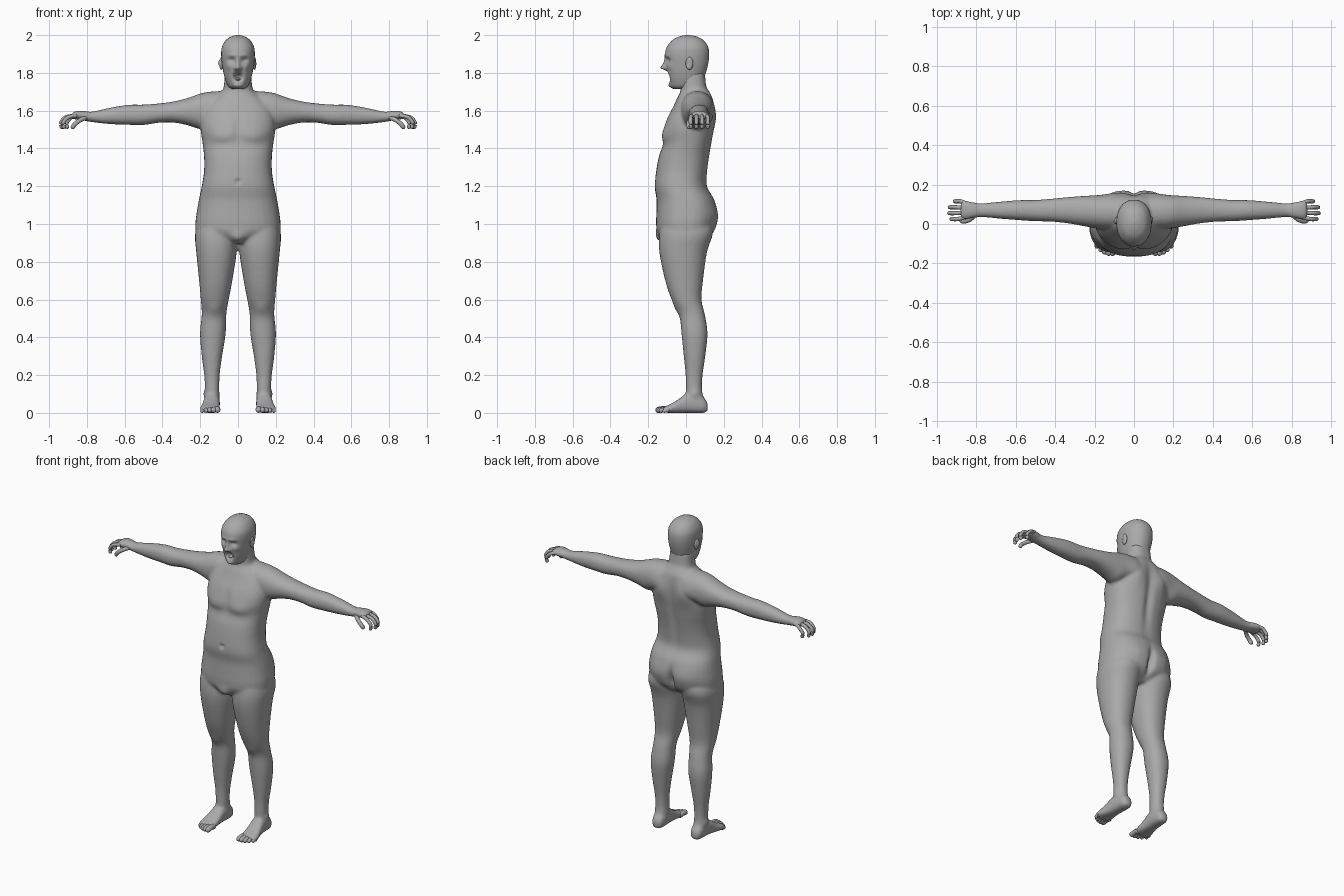
import bpy
import bmesh
from math import cos, sin, pi, exp
from mathutils import Vector, Matrix

default = bpy.data.objects.get("Cube")
if default:
    bpy.data.objects.remove(default)

skin = bpy.data.materials.new("grey_skin")
skin.use_nodes = True
GREY = (0.4, 0.4, 0.4, 1)
skin.diffuse_color = GREY
skin.node_tree.nodes["Principled BSDF"].inputs["Base Color"].default_value = GREY

PLACE = {
    "x": lambda t, u, v: (t, u, v),
    "y": lambda t, u, v: (u, t, v),
    "z": lambda t, u, v: (u, v, t),
}


def spline(rows, steps):
    """Catmull-Rom interpolation through rows of numbers."""
    out = []
    for i in range(len(rows) - 1):
        near = rows[max(i - 1, 0)], rows[i], rows[i + 1], rows[min(i + 2, len(rows) - 1)]
        for k in range(steps):
            t = k / steps
            out.append([b + (c - a) * t / 2 + (a * 2 - b * 5 + c * 4 - d) * t * t / 2
                        + (b * 3 - a - c * 3 + d) * t ** 3 / 2 for a, b, c, d in zip(*near)])
    return out + [rows[-1]]


def bridge(bm, rings):
    """Skin a list of point rings and close both ends."""
    rings = [[bm.verts.new(point) for point in ring] for ring in rings]
    for low, high in zip(rings, rings[1:]):
        for k in range(len(low)):
            n = (k + 1) % len(low)
            bm.faces.new((low[k], low[n], high[n], high[k]))
    bm.faces.new(rings[0])
    bm.faces.new(rings[-1])


def power(value, p):
    return (1 if value >= 0 else -1) * abs(value) ** (2 / p)


def loft(bm, axis, rows, side=1, p=2.2, sides=32, steps=4):
    """Tube through rows of (position, centre u, centre v, radius u, radius v)."""
    rings = []
    for t, u, v, ru, rv in spline(rows, steps):
        ring = []
        for k in range(sides):
            a = 2 * pi * k / sides
            x, y, z = PLACE[axis](t, u + ru * power(cos(a), p), v + rv * power(sin(a), p))
            ring.append((side * x, y, z))
        rings.append(ring)
    bridge(bm, rings)


def front_back(rows):
    """Turn (z, front y, back y, half width) into loft rows."""
    return [(z, 0, (f + b) / 2, w, (b - f) / 2) for z, f, b, w in rows]


def digit(bm, points, radius, side):
    """Finger or toe: a round tube along a path with a rounded tip."""
    path = [Vector((side * x, y, z)) for x, y, z in spline(points, 4)]
    rings = []
    for i, centre in enumerate(path):
        along = (path[min(i + 1, len(path) - 1)] - path[max(i - 1, 0)]).normalized()
        turn = along.to_track_quat("Z", "Y")
        rings.append((centre, turn, radius))
    centre, turn, _ = rings[-1]
    forward = turn @ Vector((0, 0, radius))
    for a in (.4, .8, 1.2, 1.5):
        rings.append((centre + forward * sin(a), turn, radius * cos(a)))
    bridge(bm, [[c + q @ Vector((r * cos(k * pi / 6), r * sin(k * pi / 6), 0)) for k in range(12)]
                for c, q, r in rings])


def ball(bm, centre, scale):
    matrix = Matrix.Translation(centre) @ Matrix.Diagonal((*scale, 1))
    bmesh.ops.create_uvsphere(bm, u_segments=20, v_segments=12, radius=1, matrix=matrix)


def finish(name, bm):
    bmesh.ops.recalc_face_normals(bm, faces=bm.faces)
    mesh = bpy.data.meshes.new(name)
    bm.to_mesh(mesh)
    bm.free()
    mesh.materials.append(skin)
    obj = bpy.data.objects.new(name, mesh)
    bpy.context.collection.objects.link(obj)
    mesh.shade_smooth()
    return obj


def sculpt(mesh, centre, radii, push):
    """Push nearby skin softly, on both sides when off centre."""
    for side in ((1, -1) if centre[0] else (1,)):
        cx, cy, cz = side * centre[0], centre[1], centre[2]
        move = Vector((side * push[0], push[1], push[2]))
        for v in mesh.vertices:
            x, y, z = v.co
            d = ((x - cx) / radii[0]) ** 2 + ((y - cy) / radii[1]) ** 2 + ((z - cz) / radii[2]) ** 2
            if d < 8:
                v.co += move * exp(-d)


# Torso and neck
bm = bmesh.new()
loft(bm, "z", front_back([
    (.9, -.11, .08, .09), (.95, -.15, .14, .21), (1, -.158, .158, .225),
    (1.06, -.157, .165, .219), (1.13, -.156, .15, .207), (1.2, -.166, .112, .192),
    (1.28, -.158, .114, .18), (1.36, -.143, .125, .18), (1.43, -.12, .137, .188),
    (1.5, -.118, .146, .198), (1.56, -.1, .148, .195), (1.62, -.068, .147, .175),
    (1.67, -.045, .14, .13), (1.7, -.03, .125, .088), (1.73, -.03, .108, .075),
    (1.8, -.03, .1, .07)]), p=2.4)

for side in (1, -1):
    # Legs
    loft(bm, "z", [
        (.06, .137, .05, .04, .05), (.12, .137, .042, .038, .043), (.2, .138, .043, .041, .045),
        (.3, .138, .045, .054, .057), (.42, .133, .045, .068, .069), (.52, .127, .032, .065, .068),
        (.6, .123, .003, .074, .079), (.7, .118, -.01, .088, .1), (.85, .114, -.015, .107, .126),
        (.95, .116, 0, .111, .14), (1.03, .11, 0, .09, .12)], side)

    # Feet
    loft(bm, "y", [
        (.115, .136, .03, .02, .02), (.095, .136, .04, .035, .04), (.05, .137, .05, .041, .05),
        (0, .14, .05, .043, .05), (-.04, .144, .036, .047, .036), (-.08, .148, .024, .053, .024),
        (-.12, .149, .016, .05, .015)], side, 2.6)

    # Arms and palms
    loft(bm, "x", [
        (.06, .06, 1.62, .08, .085), (.14, .06, 1.61, .085, .091), (.2, .062, 1.597, .083, .094),
        (.26, .066, 1.595, .076, .074), (.34, .07, 1.593, .066, .056), (.42, .07, 1.587, .058, .051),
        (.5, .068, 1.578, .054, .054), (.58, .07, 1.578, .051, .053), (.68, .07, 1.572, .043, .043),
        (.77, .07, 1.567, .035, .028), (.81, .07, 1.572, .039, .026), (.85, .071, 1.576, .047, .023),
        (.88, .071, 1.572, .045, .017)], side)

# Fuse the limbs and torso into one smooth skin
body = finish("body", bm)
remesh = body.modifiers.new("fuse", "REMESH")
remesh.mode = "VOXEL"
remesh.voxel_size = .009
soften = body.modifiers.new("soften", "SMOOTH")
soften.factor = .5
soften.iterations = 5
graph = bpy.context.evaluated_depsgraph_get()
fused = bpy.data.meshes.new_from_object(body.evaluated_get(graph))
body.modifiers.clear()
body.data = fused
fused.materials.clear()
fused.materials.append(skin)

# Chest, navel and groin
sculpt(fused, (.085, -.11, 1.47), (.07, .06, .04), (0, -.013, -.008))
sculpt(fused, (0, -.12, 1.5), (.02, .06, .07), (0, .008, 0))
sculpt(fused, (0, -.165, 1.225), (.012, .03, .012), (0, .014, 0))
sculpt(fused, (0, -.14, .93), (.04, .05, .03), (0, -.016, -.01))
# Back groove, shoulder blades and buttocks
sculpt(fused, (0, .14, 1.42), (.025, .06, .18), (0, -.014, 0))
sculpt(fused, (.09, .15, 1.57), (.06, .06, .07), (0, .018, 0))
sculpt(fused, (.09, .16, 1.02), (.07, .06, .07), (0, .01, 0))
sculpt(fused, (0, .15, 1), (.018, .06, .07), (0, -.035, 0))
# Knees and ankles
sculpt(fused, (.125, -.045, .55), (.035, .04, .035), (0, -.008, 0))
sculpt(fused, (.17, .045, .1), (.02, .02, .02), (.008, 0, 0))
fused.shade_smooth()

# Head
bm = bmesh.new()
loft(bm, "z", front_back([
    (1.715, -.065, .06, .035), (1.73, -.082, .075, .053), (1.76, -.092, .09, .066),
    (1.8, -.1, .105, .077), (1.85, -.105, .118, .085), (1.9, -.11, .123, .089),
    (1.94, -.1, .116, .084), (1.975, -.07, .09, .063), (1.993, -.035, .055, .035),
    (2, -.002, .02, .01)]), sides=96, steps=8)
face = finish("head", bm).data

# Brow, eye sockets and cheeks
sculpt(face, (.03, -.105, 1.893), (.025, .03, .01), (0, -.005, 0))
sculpt(face, (.033, -.095, 1.868), (.018, .03, .013), (0, .014, 0))
sculpt(face, (.045, -.085, 1.835), (.02, .03, .018), (.002, -.006, 0))
# Nose
sculpt(face, (0, -.105, 1.848), (.01, .04, .028), (0, -.014, 0))
sculpt(face, (0, -.115, 1.83), (.014, .04, .013), (0, -.022, -.004))
sculpt(face, (.014, -.105, 1.824), (.008, .03, .008), (.003, -.007, 0))
# Lips, open mouth and chin
sculpt(face, (0, -.095, 1.782), (.036, .03, .036), (0, -.01, 0))
sculpt(face, (0, -.1, 1.78), (.022, .06, .022), (0, .05, 0))
sculpt(face, (0, -.085, 1.73), (.025, .03, .012), (0, -.008, 0))

# Tongue
bm = bmesh.new()
ball(bm, (0, -.056, 1.766), (.017, .03, .009))
finish("tongue", bm)

for name, side in (("left", 1), ("right", -1)):
    # Eye and ear
    bm = bmesh.new()
    ball(bm, (side * .033, -.073, 1.868), (.014, .014, .012))
    finish(name + "_eye", bm)
    bm = bmesh.new()
    ball(bm, (side * .087, .018, 1.85), (.011, .02, .034))
    ear = finish(name + "_ear", bm).data
    sculpt(ear, (side * .1, .01, 1.852), (.02, .009, .017), (-.008, 0, 0))

    # Fingers and thumb
    bm = bmesh.new()
    for i in range(4):
        y = .106 - .024 * i
        spread = (y - .07) * 1.25 + .07
        reach = (-.025, 0, .004, -.008)[i]
        digit(bm, [(.855, y, 1.574), (.905 + reach, spread, 1.566),
                   (.932 + reach, spread, 1.538), (.93 + reach, spread, 1.514)], .0105, side)
    digit(bm, [(.8, .05, 1.565), (.835, .022, 1.55), (.862, .014, 1.53), (.874, .016, 1.514)], .012, side)
    finish(name + "_fingers", bm)

    # Toes
    bm = bmesh.new()
    for i in range(5):
        x, tip, r = .109 + .02 * i, -.146 + .003 * i * i - .004 * i, .016 - .0013 * i
        digit(bm, [(x, -.09, r), (x, (tip - .09) / 2, r + .004), (x, tip, r)], r, side)
    finish(name + "_toes", bm)
